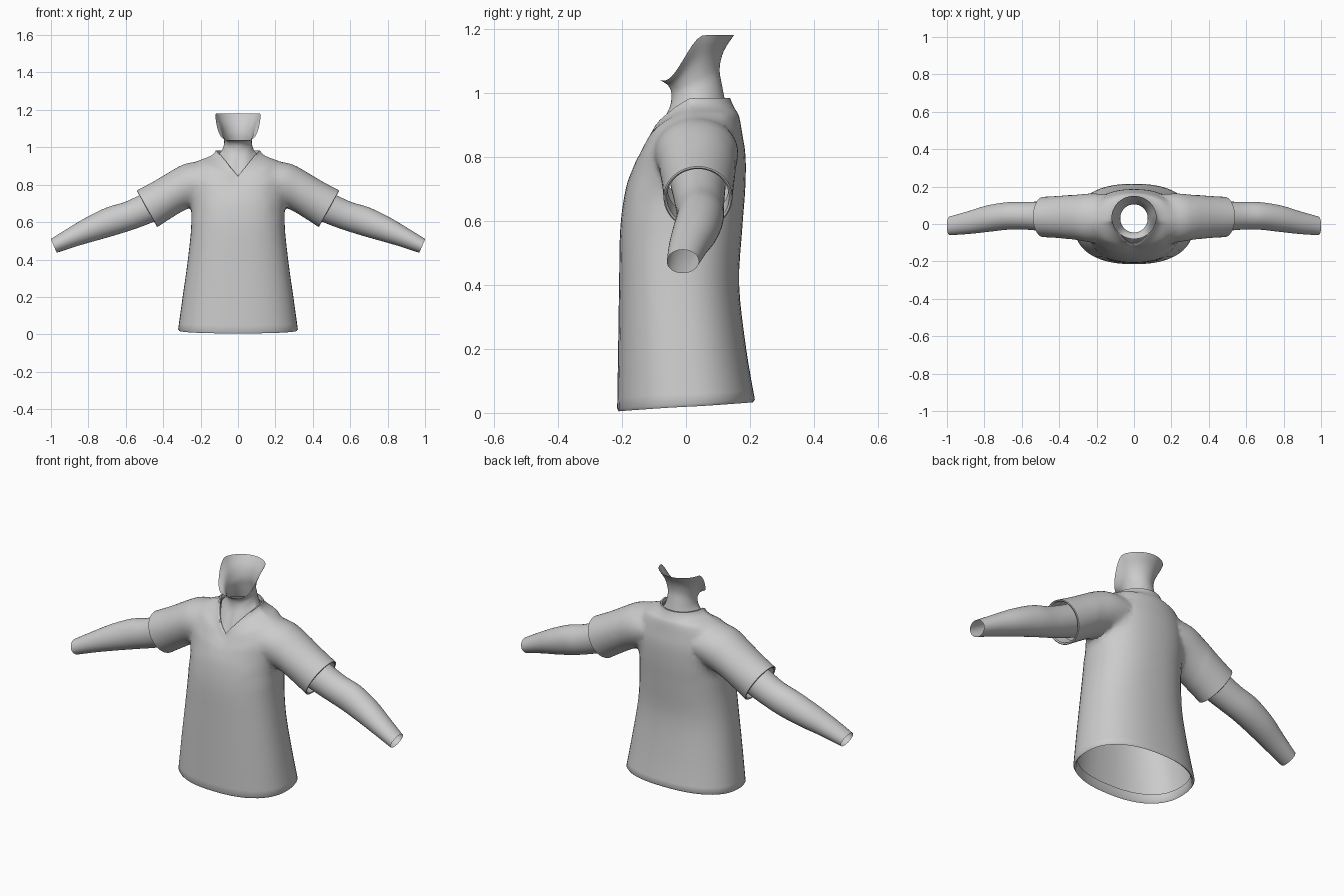
import bpy, bmesh, math
from mathutils import Vector

if "Cube" in bpy.data.objects:
    bpy.data.objects.remove(bpy.data.objects["Cube"])

SEG = 48
fabric = bpy.data.materials.new("plain grey")
fabric.diffuse_color = (0.6, 0.6, 0.6, 1)
fabric.use_nodes = True
fabric.node_tree.nodes["Principled BSDF"].inputs["Base Color"].default_value = fabric.diffuse_color
cap_mat = bpy.data.materials.new("temporary cap")


def smooth_rows(rows, steps):
    """Catmull-Rom interpolation of parameter rows."""
    out = []
    for i in range(len(rows) - 1):
        a, b, c, d = (rows[max(0, min(len(rows) - 1, i + k))] for k in (-1, 0, 1, 2))
        for s in range(steps):
            t = s / steps
            out.append([0.5 * (2 * q + (r - p) * t + (2 * p - 5 * q + 4 * r - u) * t * t
                               + (3 * q - p - 3 * r + u) * t ** 3)
                        for p, q, r, u in zip(a, b, c, d)])
    return out + [list(rows[-1])]


def loft(name, rings, capped=False):
    """Skin a stack of rings; end caps get the second material slot."""
    bm = bmesh.new()
    loops = [[bm.verts.new(p) for p in ring] for ring in rings]
    for a, b in zip(loops, loops[1:]):
        for i in range(SEG):
            j = (i + 1) % SEG
            bm.faces.new((a[i], a[j], b[j], b[i]))
    if capped:
        for loop in (loops[0][::-1], loops[-1]):
            bm.faces.new(loop).material_index = 1
    bmesh.ops.recalc_face_normals(bm, faces=bm.faces)
    mesh = bpy.data.meshes.new(name)
    bm.to_mesh(mesh)
    bm.free()
    mesh.materials.append(fabric)
    if capped:
        mesh.materials.append(cap_mat)
    ob = bpy.data.objects.new(name, mesh)
    bpy.context.collection.objects.link(ob)
    return ob


def spow(v, e):
    return math.copysign(abs(v) ** e, v)


def body_ring(w, yf, yb, zf, zb, v, e, p):
    """Horizontal ring; v blends a tilted rim (0) into a V-shaped front (1)."""
    ring = []
    for i in range(SEG):
        t = math.tau * i / SEG
        s, c = math.sin(t), math.cos(t)
        vee = 1 - abs(s) if c > 0 else 0
        g = v * vee + (1 - v) * (1 + c) / 2
        y = (yf + yb) / 2 + (yf - yb) / 2 * spow(c, e * (p if c > 0 else 1))
        ring.append((w * spow(s, e), y, zb + (zf - zb) * g))
    return ring


def limb_ring(cx, cz, r, y0, y1, ux, uz):
    """Ring across a limb; (ux, uz) is its upward direction."""
    return [(cx + ux * r * math.cos(t), (y0 + y1) / 2 + (y1 - y0) / 2 * math.sin(t),
             cz + uz * r * math.cos(t))
            for t in (math.tau * i / SEG for i in range(SEG))]


def mirror(ob):
    ob.modifiers.new("Mirror", "MIRROR").use_clip = False


def shade(ob):
    bpy.ops.object.select_all(action='DESELECT')
    ob.select_set(True)
    bpy.context.view_layer.objects.active = ob
    bpy.ops.object.shade_smooth_by_angle(angle=math.radians(50))


# Shirt body: turned-in hem, chest, V neckline
hem = [(.302, -.198, .196, .05, .075, 0, .85, 1),
       (.306, -.202, .200, .012, .04, 0, .85, 1),
       (.314, -.210, .209, .005, .033, 0, .85, 1)]
trunk = [(.320, -.215, .215, .014, .042, 0, .85, 1),
         (.296, -.212, .188, .20, .20, 0, .85, 1),
         (.268, -.209, .166, .40, .40, 0, .85, 1),
         (.250, -.205, .176, .58, .58, 0, .85, 1),
         (.255, -.188, .185, .70, .70, 0, .88, 1),
         (.262, -.165, .186, .765, .80, 1, .92, 1),
         (.255, -.145, .176, .80, .87, 1, .96, 1),
         (.225, -.130, .166, .82, .925, 1, 1, 1.1),
         (.160, -.122, .154, .832, .948, 1, 1, 1.5),
         (.131, -.118, .145, .840, .965, 1, 1, 1.8),
         (.119, -.114, .138, .845, .983, 1, 1, 2)]
neckline = [(.112, -.106, .130, .846, .983, 1, 1, 2),
            (.109, -.102, .127, .835, .965, 1, 1, 2)]
rows = hem + smooth_rows(trunk, 4) + neckline
shirt = loft("shirt", [body_ring(*r) for r in rows], True)

# Sleeves with turned-in cuffs
sleeve = smooth_rows([(.12, .83, .100, -.08, .155), (.22, .815, .118, -.10, .166),
                      (.315, .77, .110, -.085, .157), (.40, .722, .108, -.075, .15),
                      (.485, .672, .112, -.07, .145)], 5)
sleeve += [(.487, .671, .108, -.066, .141), (.484, .673, .102, -.06, .135),
           (.43, .703, .099, -.058, .133)]
sleeves = loft("sleeve_helper", [limb_ring(*r, .49, .872) for r in sleeve], True)
mirror(sleeves)

# Join sleeves to the body, then open the hem, cuffs and neck
join = shirt.modifiers.new("Join", "BOOLEAN")
join.operation, join.solver, join.object = 'UNION', 'EXACT', sleeves
joined = bpy.data.meshes.new_from_object(
    shirt.evaluated_get(bpy.context.evaluated_depsgraph_get()))
shirt.modifiers.clear()
shirt.data = joined
bpy.data.objects.remove(sleeves)
bm = bmesh.new()
bm.from_mesh(joined)
bmesh.ops.delete(bm, geom=[f for f in bm.faces if f.material_index == 1], context='FACES')
bmesh.ops.remove_doubles(bm, verts=bm.verts, dist=.003)
# Soften the armhole seams
seam = [v for v in bm.verts if .165 < abs(v.co.x) < .34 and v.co.z > .62
        and not v.is_boundary]
for _ in range(8):
    bmesh.ops.smooth_vert(bm, verts=seam, factor=.5,
                          use_axis_x=True, use_axis_y=True, use_axis_z=True)
bm.to_mesh(joined)
bm.free()
while len(joined.materials) > 1:
    joined.materials.pop(index=1)
bpy.data.materials.remove(cap_mat)
shade(shirt)

# Bare arms, open at both ends
arm = smooth_rows([(.38, .725, .085, -.05, .125), (.50, .668, .080, -.037, .12),
                   (.58, .635, .077, -.03, .118), (.67, .607, .078, -.03, .117),
                   (.78, .565, .068, -.042, .10), (.88, .522, .054, -.053, .07),
                   (.985, .473, .040, -.06, .04)], 4)
arms = loft("arms", [limb_ring(*r, .4, .917) for r in arm])
mirror(arms)
shade(arms)

# Neck, flaring into the collar below and the open jaw line above
neck_rows = smooth_rows([(.108, -.102, .126, .838, .955, 1, 1, 2),
                         (.093, -.078, .122, .89, .975, 1, 1, 1.6),
                         (.078, -.050, .113, .955, 1.02, .5, 1, 1),
                         (.074, -.046, .105, 1.0, 1.075, 0, 1, 1),
                         (.088, -.058, .118, 1.025, 1.13, 0, 1, 1),
                         (.120, -.080, .150, 1.038, 1.18, 0, 1, 1)], 4)
neck_rings = []
for k, r in enumerate(neck_rows):
    ring = body_ring(*r)
    lift = max(0, (k - 12) / (len(neck_rows) - 13))
    # Jaw rim stays high at the back and sides, dropping to the chin
    for i, (x, y, z) in enumerate(ring):
        f = (1 + math.cos(math.tau * i / SEG)) / 2
        u = max(0, min(1, (f - .4) / .55))
        rim = r[4] + (r[3] - r[4]) * u * u * (3 - 2 * u)
        ring[i] = (x, y, z + (rim - z) * lift)
    neck_rings.append(ring)
neck = loft("neck", neck_rings)
shade(neck)
